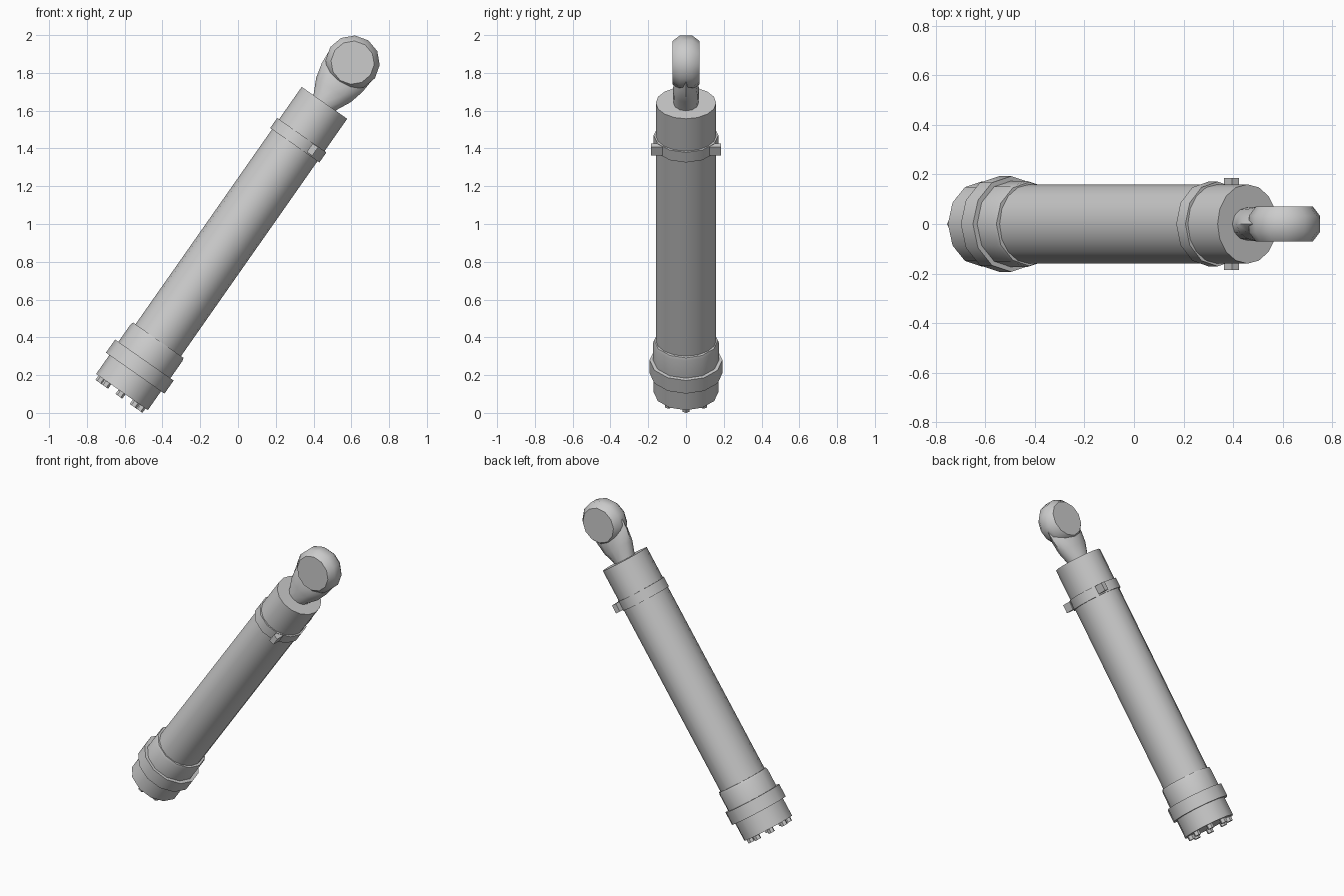
import bpy, bmesh, math
from mathutils import Matrix

if "Cube" in bpy.data.objects:
    bpy.data.objects.remove(bpy.data.objects["Cube"])

TILT = math.radians(35)
# Local frame: z runs along the cylinder axis, x across it, y sideways
FRAME = Matrix.Translation((-0.464, 0, 0.325)) @ Matrix.Rotation(TILT, 4, 'Y')


def finish(name, bm, local=Matrix(), angle=40):
    bmesh.ops.recalc_face_normals(bm, faces=bm.faces)
    bm.transform(FRAME @ local)
    me = bpy.data.meshes.new(name)
    bm.to_mesh(me)
    bm.free()
    ob = bpy.data.objects.new(name, me)
    bpy.context.collection.objects.link(ob)
    bpy.ops.object.select_all(action='DESELECT')
    ob.select_set(True)
    bpy.context.view_layer.objects.active = ob
    bpy.ops.object.shade_smooth_by_angle(angle=math.radians(angle))
    return ob


def loft(name, sections, sides=12, local=Matrix(), angle=40):
    """Capped loft through (x radius, y radius, height) sections."""
    bm = bmesh.new()
    rings = []
    for rx, ry, z in sections:
        rings.append([bm.verts.new((rx * math.cos(2 * math.pi * i / sides),
                                    ry * math.sin(2 * math.pi * i / sides), z))
                      for i in range(sides)])
    for a, b in zip(rings, rings[1:]):
        for i in range(sides):
            j = (i + 1) % sides
            bm.faces.new((a[i], a[j], b[j], b[i]))
    bm.faces.new(rings[0][::-1])
    bm.faces.new(rings[-1])
    return finish(name, bm, local, angle)


# Main barrel
loft("barrel", [(0.147, 0.16, -0.1), (0.147, 0.16, 1.607)], sides=16)

# Lower end: base cap, wide flange, upper collar with chamfer
loft("base_cap", [(0.167, 0.172, -0.262), (0.167, 0.172, -0.10)])
loft("base_flange", [(0.189, 0.193, -0.14), (0.189, 0.193, -0.055)])
loft("base_collar", [(0.168, 0.174, -0.08), (0.168, 0.174, 0.057),
                     (0.163, 0.169, 0.073)])

# Ring of bolts under the base cap
for i in range(8):
    a = i * math.pi / 4
    loft(f"base_bolt_{i + 1}", [(0.022, 0.022, -0.29), (0.022, 0.022, -0.25)], sides=6,
         local=Matrix.Translation((0.13 * math.cos(a), 0.13 * math.sin(a), 0)))

# Clamp band near the top, with a lug on each side
loft("clamp_band", [(0.159, 0.171, 1.333), (0.159, 0.171, 1.398)])
for side, label in ((-1, "front"), (1, "back")):
    bm = bmesh.new()
    bmesh.ops.create_cube(bm, size=1)
    finish(f"clamp_lug_{label}", bm,
           Matrix.Translation((0.09, side * 0.155, 1.368))
           @ Matrix.Diagonal((0.035, 0.06, 0.055, 1)))

# Mounting eye: chamfered disc turned to face sideways
eye = [(0.115, 0.115, -0.071), (0.144, 0.144, -0.033),
       (0.144, 0.144, 0.033), (0.115, 0.115, 0.071)]
loft("mounting_eye", eye,
     local=Matrix.Translation((0, 0, 1.867)) @ Matrix.Rotation(math.pi / 2, 4, 'X'))

# Tapered neck from barrel to eye
loft("eye_neck", [(0.072, 0.066, 1.59), (0.075, 0.067, 1.615), (0.112, 0.07, 1.69),
                  (0.132, 0.06, 1.77), (0.138, 0.035, 1.85)])
